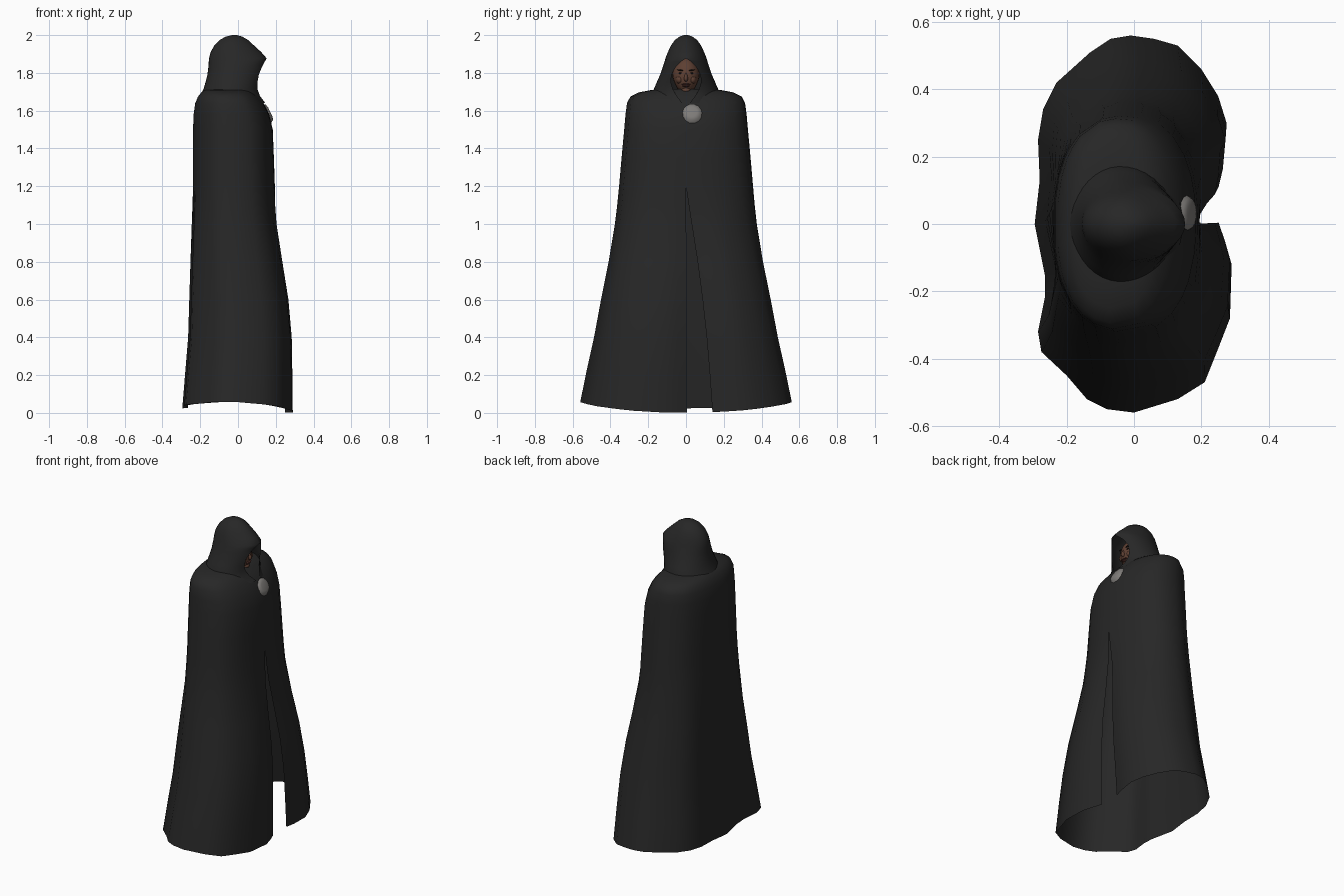
import bpy, bmesh, math
from mathutils import Vector, Matrix

cube = bpy.data.objects.get("Cube")
if cube:
    bpy.data.objects.remove(cube, do_unlink=True)


def material(name, rgb, rough=0.8):
    m = bpy.data.materials.new(name)
    m.use_nodes = True
    m.diffuse_color = (*rgb, 1)
    bsdf = m.node_tree.nodes["Principled BSDF"]
    bsdf.inputs["Base Color"].default_value = (*rgb, 1)
    bsdf.inputs["Roughness"].default_value = rough
    return m


CLOTH = material("charcoal cloth", (0.02, 0.02, 0.02))
SKIN = material("brown skin", (0.11, 0.05, 0.032))
LIP = material("dark lip", (0.07, 0.025, 0.02))
DARK = material("dark brown hair", (0.012, 0.008, 0.006))
METAL = material("grey metal", (0.21, 0.2, 0.19))


def finish(bm, name, mat, angle=60):
    bmesh.ops.remove_doubles(bm, verts=bm.verts, dist=0.0005)
    bmesh.ops.recalc_face_normals(bm, faces=bm.faces)
    me = bpy.data.meshes.new(name)
    bm.to_mesh(me)
    bm.free()
    me.materials.append(mat)
    ob = bpy.data.objects.new(name, me)
    bpy.context.collection.objects.link(ob)
    bpy.ops.object.select_all(action="DESELECT")
    bpy.context.view_layer.objects.active = ob
    ob.select_set(True)
    bpy.ops.object.shade_smooth_by_angle(angle=math.radians(angle))
    return ob


def loft(rows, name, cap=False):
    """Skin a list of open rows of points, from bottom to top."""
    bm = bmesh.new()
    rings = [[bm.verts.new(p) for p in row] for row in rows]
    for low, high in zip(rings, rings[1:]):
        for i in range(len(low) - 1):
            bm.faces.new((low[i], low[i + 1], high[i + 1], high[i]))
    if cap:
        tip = bm.verts.new(sum((Vector(p) for p in rows[-1]), Vector()) / len(rows[-1]))
        for a, b in zip(rings[-1], rings[-1][1:]):
            bm.faces.new((a, b, tip))
    return finish(bm, name, CLOTH)


def power(v, n):
    return math.copysign(abs(v) ** (2 / n), v)


# Cloak: wavy hem outline, from one edge of the front slit round to the other
HEM = [(.25, .14), (.265, .2), (.275, .3), (.25, .38), (.2, .46), (.13, .53), (.06, .55),
       (-.01, .56), (-.07, .55), (-.13, .51), (-.23, .42), (-.27, .34), (-.285, .25),
       (-.28, .13), (-.295, 0), (-.265, -.15), (-.265, -.22), (-.285, -.32), (-.275, -.38),
       (-.2, -.45), (-.14, -.52), (-.08, -.55), (0, -.56), (.13, -.52), (.21, -.47),
       (.25, -.37), (.285, -.28), (.29, -.12), (.27, -.05), (.25, .005)]
# height, back x, front x, half width, share of the hem outline
LEVELS = [(0, -.29, .29, .56, 1), (.2, -.275, .288, .525, .96), (.4, -.26, .285, .487, .9),
          (.6, -.255, .268, .45, .78), (.8, -.25, .237, .41, .6), (1.0, -.245, .207, .377, .32),
          (1.1, -.242, .2, .365, .16), (1.2, -.24, .195, .355, 0), (1.35, -.24, .19, .342, 0),
          (1.5, -.24, .184, .328, 0), (1.58, -.237, .165, .321, 0), (1.64, -.228, .135, .313, 0),
          (1.675, -.213, .105, .295, 0), (1.697, -.195, .08, .25, 0), (1.71, -.175, .065, .18, 0),
          (1.715, -.13, .05, .1, 0)]

angles = [math.atan2(y / .56, x / .29) % math.tau for x, y in HEM[:-1]] + [math.tau]
angles = [(a - angles[0]) / (math.tau - angles[0]) * math.tau for a in angles]
rows = []
for z, xb, xf, hy, w in LEVELS:
    cx, hx = (xb + xf) / 2, (xf - xb) / 2
    row = []
    for (px, py), a in zip(HEM, angles):
        ux = px / .29 * w + power(math.cos(a), 2.3) * (1 - w)
        uy = py / .56 * w + power(math.sin(a), 2.3) * (1 - w)
        # the hem rises at the sides and a little at the back
        lift = max(0, 1 - z / .4) * (.045 * uy * uy + .012 * (1 - ux))
        row.append((cx + hx * ux, hy * uy, z + lift))
    rows.append(row)
loft(rows, "cloak", cap=True)

# Hood: open round the face, closed above the brow
# height, back x, front x, half width, half width of the opening
HOOD = [(1.64, -.215, .145, .185, .02), (1.68, -.2, .115, .178, .05), (1.715, -.182, .103, .17, .07),
        (1.75, -.172, .103, .155, .08), (1.79, -.162, .11, .137, .077), (1.83, -.157, .126, .124, .055),
        (1.86, -.155, .142, .114, .025), (1.877, -.153, .152, .109, 0), (1.91, -.145, .123, .096, 0),
        (1.945, -.125, .085, .08, 0), (1.975, -.096, .052, .058, 0), (1.992, -.065, .022, .034, 0),
        (2.0, -.03, -.005, .01, 0)]
rows = []
for z, xb, xf, hy, gap in HOOD:
    cx, hx = (xb + xf) / 2, (xf - xb) / 2
    start = math.asin(min(1, gap / hy))
    row = []
    for i in range(33):
        a = start + (math.tau - 2 * start) * i / 32
        c = math.cos(a)
        x = cx + hx * c / (math.cos(start) if c > 0 else 1)
        row.append((x, hy * math.sin(a) * (1 - .12 * max(0, c) * (gap == 0)), z))
    rows.append(row)
loft(rows, "hood", cap=True)


def blob(name, mat, loc, size, shape=None, tilt=0):
    """A small ellipsoid, with an optional rule that reshapes it."""
    bm = bmesh.new()
    bmesh.ops.create_uvsphere(bm, u_segments=20, v_segments=14, radius=1)
    for v in bm.verts:
        if shape:
            shape(v.co)
        v.co = Vector(v.co * Vector(size))
    bm.transform(Matrix.Translation(loc) @ Matrix.Rotation(tilt, 4, "X"))
    return finish(bm, name, mat)


def jaw(co):
    if co.z < 0:
        co.y *= 1 + .3 * co.z
    if co.x > 0:
        co.x = co.x ** .8


def wedge(co):
    co.x *= .62 - .38 * co.z
    co.y *= .7 - .3 * co.z


# Face inside the hood
blob("head", SKIN, (0, 0, 1.78), (.085, .072, .1), jaw)
blob("nose", SKIN, (.08, 0, 1.778), (.026, .014, .024), wedge)
blob("upper_lip", LIP, (.076, 0, 1.739), (.012, .023, .005))
blob("lower_lip", LIP, (.073, 0, 1.731), (.012, .019, .006))
blob("chin", SKIN, (.056, 0, 1.708), (.02, .024, .016))
blob("neck", SKIN, (.0, 0, 1.69), (.06, .05, .06))
for side, s in (("left", 1), ("right", -1)):
    blob(side + "_cheek", SKIN, (.058, s * .034, 1.765), (.022, .02, .022))
    blob(side + "_eye", DARK, (.073, s * .027, 1.798), (.007, .012, .005))
    blob(side + "_eyebrow", DARK, (.073, s * .029, 1.814), (.01, .018, .004), tilt=s * .2)

# Round clasp at the throat
bm = bmesh.new()
bmesh.ops.create_cone(bm, cap_ends=True, segments=14, radius1=.058, radius2=.046, depth=.018)
top = max(bm.faces, key=lambda f: f.calc_center_median().z)
bmesh.ops.inset_individual(bm, faces=[top], thickness=.018, depth=.005)
bm.transform(Matrix.Translation((.158, .032, 1.588)) @ Matrix.Rotation(math.radians(64), 4, "Y"))
finish(bm, "clasp", METAL, 50)

# Narrow fold where the two halves meet above the slit
rows = [[(x, y, z) for y in (-.004, 0, .004)] for x, z in ((.198, 1.2), (.193, 1.35), (.188, 1.49))]
loft(rows, "front_seam")
